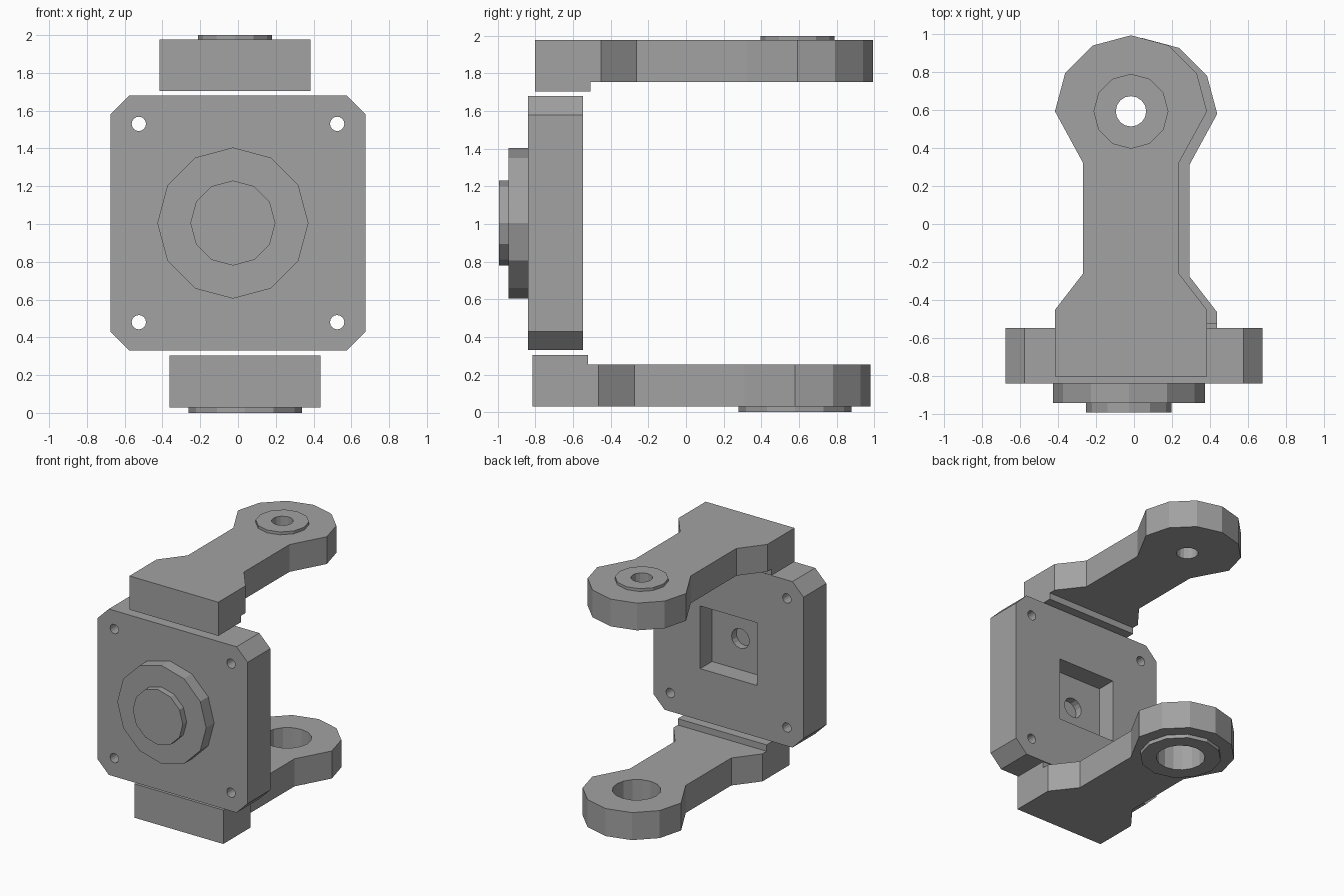
import bpy, bmesh
from math import sin, cos, pi
from mathutils import Vector

if "Cube" in bpy.data.objects:
    bpy.data.objects.remove(bpy.data.objects["Cube"], do_unlink=True)

GREY = (0.36, 0.36, 0.36, 1.0)
grey = bpy.data.materials.new("plain grey")
grey.use_nodes = True
grey.diffuse_color = GREY
grey.node_tree.nodes["Principled BSDF"].inputs["Base Color"].default_value = GREY


def prism(name, outline, lo, hi, axis="z"):
    """Extrude a flat outline along z, or an x-z outline along y."""
    def place(a, b, c):
        return Vector((a, b, c)) if axis == "z" else Vector((a, c, b))
    bm = bmesh.new()
    base = bm.faces.new([bm.verts.new(place(a, b, lo)) for a, b in outline])
    top = bmesh.ops.extrude_face_region(bm, geom=[base])["geom"]
    bmesh.ops.translate(bm, vec=place(0, 0, hi - lo),
                        verts=[v for v in top if isinstance(v, bmesh.types.BMVert)])
    bmesh.ops.recalc_face_normals(bm, faces=bm.faces)
    mesh = bpy.data.meshes.new(name)
    bm.to_mesh(mesh)
    bm.free()
    mesh.materials.append(grey)
    obj = bpy.data.objects.new(name, mesh)
    bpy.context.collection.objects.link(obj)
    return obj


def ring(cx, cy, r, n=12):
    return [(cx + r * cos(2 * pi * i / n), cy + r * sin(2 * pi * i / n)) for i in range(n)]


def box(x0, x1, y0, y1):
    return [(x0, y0), (x1, y0), (x1, y1), (x0, y1)]


def boolean(obj, tool, operation="DIFFERENCE"):
    """Apply a boolean and discard the tool."""
    tool.hide_render = True
    mod = obj.modifiers.new("boolean", "BOOLEAN")
    mod.operation = operation
    mod.solver = "EXACT"
    mod.object = tool
    bpy.context.view_layer.objects.active = obj
    bpy.ops.object.modifier_apply(modifier=mod.name)
    bpy.data.objects.remove(tool, do_unlink=True)


# Housing: square block with chamfered corners
MID = 1.005
half, flat = 0.675, 0.575
corners = []
for sx, sz in ((1, 1), (-1, 1), (-1, -1), (1, -1)):
    pair = [(sx * half, MID + sz * flat), (sx * flat, MID + sz * half)]
    corners += pair if sx * sz > 0 else pair[::-1]
housing = prism("housing", corners, -0.84, -0.547, "y")

# Screw holes, rear pocket and shaft hole
for sx in (-1, 1):
    for sz in (-1, 1):
        boolean(housing, prism("screw_cutter", ring(sx * 0.525, MID + sz * 0.525, 0.038, 16),
                               -1, 0, "y"))
boolean(housing, prism("pocket_cutter", box(-0.255, 0.255, MID - 0.255, MID + 0.255),
                       -0.70, 0, "y"))
boolean(housing, prism("shaft_cutter", ring(0, MID, 0.08, 16), -0.76, -0.6, "y"))

# Front boss in two steps
prism("front_boss", ring(-0.027, MID, 0.4), -0.942, -0.84, "y")
prism("front_cap", ring(-0.027, MID, 0.225), -0.993, -0.942, "y")


def arm(name, cx, cy, plate, block, disc, disc_r, hole_r):
    """Round-ended arm with a waist, a thick foot, a bearing disc and a hole."""
    foot = cy - 1.395
    head = [(cx + 0.4 * cos(i * pi / 6), cy + 0.4 * sin(i * pi / 6)) for i in range(7)]
    side = [(-0.253, cy - 0.27), (-0.253, cy - 0.855), (-0.4, cy - 1.045), (-0.4, foot)]
    left = [(cx + x, y) for x, y in side]
    right = [(cx - x, y) for x, y in reversed(side)]
    body = prism(name, head + left + right, *plate)
    boolean(body, prism("foot", box(cx - 0.4, cx + 0.4, foot, foot + 0.295), *block), "UNION")
    bearing = prism(name + "_bearing", ring(cx, cy, disc_r), *disc)
    for part in (body, bearing):
        boolean(part, prism("hole_cutter", ring(cx, cy, hole_r, 16), -1, 3))


arm("upper_arm", -0.016, 0.593, (1.755, 1.977), (1.703, 1.977), (1.977, 2.0), 0.197, 0.08)
arm("lower_arm", 0.038, 0.58, (0.029, 0.253), (0.029, 0.305), (0.0, 0.029), 0.3, 0.18)
